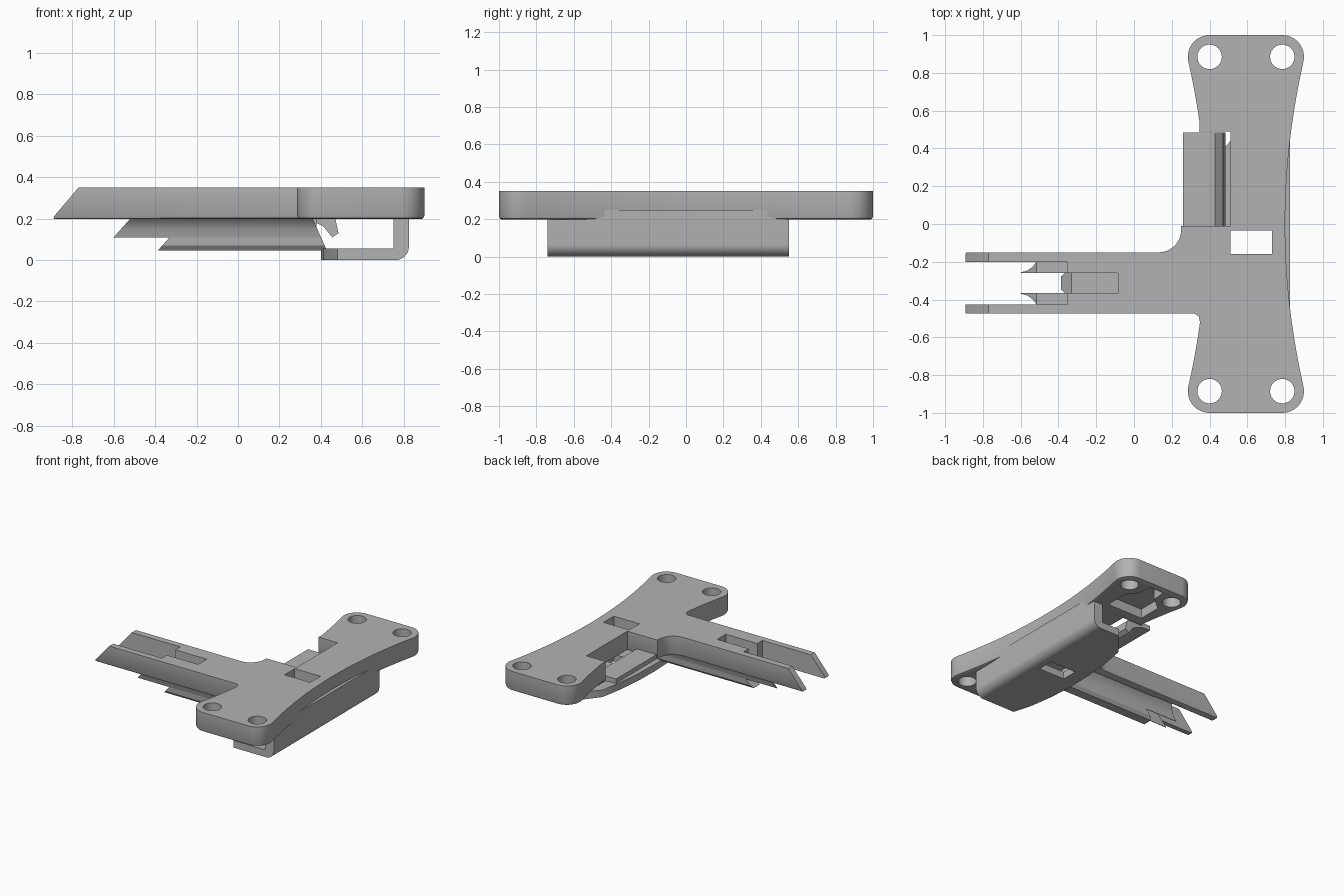
import bpy, bmesh
from math import radians, sin, cos

cube = bpy.data.objects.get("Cube")
if cube:
    bpy.data.objects.remove(cube)

grey = bpy.data.materials.new("light grey")
grey.use_nodes = True
COLOR = (0.45, 0.45, 0.45, 1)
grey.diffuse_color = COLOR
grey.node_tree.nodes["Principled BSDF"].inputs["Base Color"].default_value = COLOR


def arc(cx, cy, r, a0, a1, n=12):
    angles = [radians(a0 + (a1 - a0) * i / n) for i in range(n + 1)]
    return [(cx + r * cos(a), cy + r * sin(a)) for a in angles]


def prism(name, pts, lo, hi, place, chamfer=0):
    """Sweep a closed profile from lo to hi; place(u, v, t) gives the 3D point."""
    bm = bmesh.new()
    rings = [[bm.verts.new(place(u, v, t)) for u, v in pts] for t in (lo, hi)]
    low = bm.faces.new(rings[0])
    bm.faces.new(rings[1])
    n = len(pts)
    for i in range(n):
        j = (i + 1) % n
        bm.faces.new((rings[0][i], rings[0][j], rings[1][j], rings[1][i]))
    bmesh.ops.recalc_face_normals(bm, faces=bm.faces)
    if chamfer:
        bmesh.ops.bevel(bm, geom=list(low.edges), offset=chamfer, segments=2,
                        affect='EDGES', profile=0.5)
    mesh = bpy.data.meshes.new(name)
    bm.to_mesh(mesh)
    bm.free()
    mesh.materials.append(grey)
    obj = bpy.data.objects.new(name, mesh)
    bpy.context.collection.objects.link(obj)
    return obj


def upright(u, v, t):
    return (u, v, t)


def along_y(u, v, t):
    return (u, t, v)


def rect(x0, x1, y0, y1):
    return [(x0, y0), (x1, y0), (x1, y1), (x0, y1)]


def cut(obj, pts, lo, hi):
    cutter = prism("cutter", pts, lo, hi, upright)
    cutter.hide_render = True
    bpy.context.view_layer.objects.active = obj
    mod = obj.modifiers.new("cut", 'BOOLEAN')
    mod.operation = 'DIFFERENCE'
    mod.solver = 'EXACT'
    mod.object = cutter
    bpy.ops.object.modifier_apply(modifier=mod.name)
    bpy.data.objects.remove(cutter)


def waist(y):
    return 0.0975 * (y / 0.861) ** 2


def steps(a, b, n):
    return [a + (b - a) * i / n for i in range(n + 1)]


# T-shaped plate: waisted bar with a side window and a long arm
HX, HY, R = (0.4, 0.785), 0.885, 0.115
outline = [(0.8 + waist(y), y) for y in steps(-0.83, 0.83, 24)]
outline += arc(HX[1], HY, R, -12, 90) + arc(HX[0], HY, R, 90, 192)
outline += [(0.385 - waist(y), y) for y in steps(0.83, 0.53, 5)]
outline += [(0.345, 0.49), (0.51, 0.49), (0.51, -0.01), (0.25, -0.01)]
outline += arc(0.13, -0.03, 0.12, 0, -90)
outline += [(-0.9, -0.15), (-0.9, -0.475), (0.32, -0.475), (0.342, -0.487)]
outline += [(0.385 - waist(y), y) for y in steps(-0.52, -0.83, 5)]
outline += arc(HX[0], -HY, R, 168, 270) + arc(HX[1], -HY, R, 270, 372)


def slanted_tip(u, v, t):
    return (u + (0.13 if u < -0.85 and t > 0.3 else 0), v, t)


plate = prism("mounting_plate", outline, 0.197, 0.35, slanted_tip, 0.018)

# Screw holes and underside recesses at both ends
for s in (-1, 1):
    for x in HX:
        cut(plate, arc(x, s * HY, 0.065, 0, 345, 23), 0.1, 0.4)
    cut(plate, [(0.42, s * 0.58), (0.72, s * 0.58), (0.72, s * 0.76),
                (0.66, s * 0.84), (0.65, s * 0.95), (0.53, s * 0.95),
                (0.52, s * 0.84), (0.42, s * 0.76)], 0.1, 0.27)

# Forked arm tip, pocket behind it and the square opening
cut(plate, rect(-1.1, -0.355, -0.427, -0.2), 0.1, 0.4)
cut(plate, rect(-0.4, -0.085, -0.365, -0.26), 0.1, 0.4)
OPENING = rect(0.51, 0.73, -0.16, -0.035)
cut(plate, OPENING, 0.1, 0.4)

# Lower clip: upright wall with a rounded foot, and the floor under the plate
wall = [(0.75, 0.25), (0.75, 0.055), (0.74, 0)]
wall += arc(0.76, 0.065, 0.065, -90, 0, 8) + [(0.825, 0.25)]
prism("clip_wall", wall, -0.74, 0.55, along_y)

edge = [(0.76, -0.74), (0.76, 0.55), (0.6, 0.55), (0.51, 0.44), (0.455, 0.37),
        (0.425, 0.2), (0.405, 0), (0.4, -0.2), (0.41, -0.4), (0.44, -0.6),
        (0.48, -0.74)]
floor = prism("clip_floor", edge, 0, 0.055, upright)
cut(floor, OPENING, -0.1, 0.1)

# Rib beneath the arm: two flared side walls over a keel, with slanted ends
MID = -0.3125


def along_arm(u, v, t):
    if t > 0:
        return (t + (0.2 - v) * 0.45, u, v)
    return (t - (0.2 - v) * 0.89, u, v)


for s, side in ((1, "left"), (-1, "right")):
    flare = [(MID + s * w, z) for w, z in
             ((0.052, 0.205), (0.113, 0.205), (0.085, 0.18), (0.066, 0.15),
              (0.056, 0.11), (0.052, 0.11))]
    prism("rib_wall_" + side, flare, -0.52, 0.36, along_arm)
keel = [(MID + w, z) for w, z in
        ((-0.056, 0.11), (-0.053, 0.07), (-0.035, 0.047), (0.035, 0.047),
         (0.053, 0.07), (0.056, 0.11))]
prism("rib_keel", keel, -0.25, 0.36, along_arm)
prism("rib_core", rect(-0.085, 0.38, -0.366, -0.259), 0.1, 0.2, upright)

# Curved ledge seen through the side window
ledge = [(0.26, 0.2), (0.34, 0.195), (0.41, 0.165), (0.455, 0.11),
         (0.485, 0.13), (0.47, 0.2), (0.43, 0.235), (0.26, 0.235)]
prism("window_ledge", ledge, -0.02, 0.485, along_y)

# Smooth the curved sides while keeping hard edges
bpy.ops.object.select_all(action='DESELECT')
for obj in bpy.context.collection.objects:
    if obj.type == 'MESH' and grey.name in obj.data.materials:
        obj.select_set(True)
        bpy.context.view_layer.objects.active = obj
bpy.ops.object.shade_smooth_by_angle(angle=radians(30))
